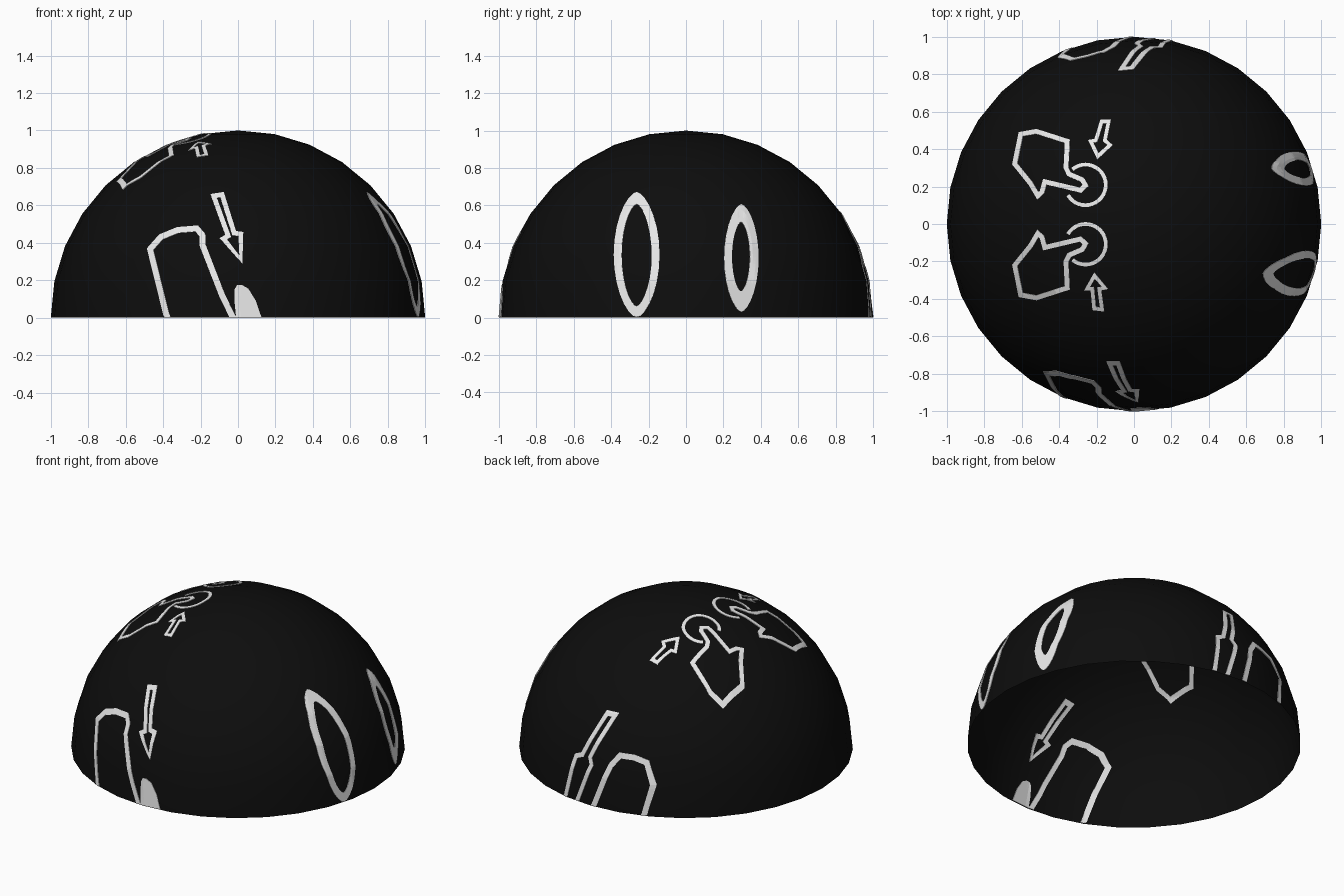
import bpy, bmesh, math
from mathutils import Vector
from mathutils.bvhtree import BVHTree

if "Cube" in bpy.data.objects:
    bpy.data.objects.remove(bpy.data.objects["Cube"])


def material(name, rgb):
    m = bpy.data.materials.new(name)
    m.diffuse_color = (*rgb, 1)
    m.use_nodes = True
    m.node_tree.nodes["Principled BSDF"].inputs["Base Color"].default_value = m.diffuse_color
    return m


BLACK = material("matte_black", (0.004, 0.004, 0.004))
WHITE = material("marking_white", (0.8, 0.8, 0.8))

# Open dome shell
bm = bmesh.new()
bmesh.ops.create_uvsphere(bm, u_segments=32, v_segments=16, radius=1)
bmesh.ops.delete(bm, geom=[v for v in bm.verts if v.co.z < -0.01], context='VERTS')
for f in bm.faces:
    f.smooth = True
tree = BVHTree.FromBMesh(bm)
me = bpy.data.meshes.new("dome_shell")
bm.to_mesh(me)
bm.free()
dome = bpy.data.objects.new("dome_shell", me)
me.materials.append(BLACK)
bpy.context.collection.objects.link(dome)


def project(side, p):
    """Drop a flat drawing point onto the dome from one side."""
    a, b = p
    if side != "top":
        b = max(b, 0.004)
    start, ray = {
        "front": ((a, -2, b), (0, 1, 0)),
        "back": ((a, 2, b), (0, -1, 0)),
        "right": ((2, a, b), (-1, 0, 0)),
        "top": ((a, b, 2), (0, 0, -1)),
    }[side]
    hit = tree.ray_cast(Vector(start), Vector(ray))[0]
    return hit if hit else Vector(start).normalized()


def strip(name, side, left, right, closed=False, across=3):
    """Thin plate between two edge lines, wrapped on the dome."""
    left = [Vector(p) for p in left]
    right = [Vector(p) for p in right]
    n = len(left)
    rows = []
    for i in range(n if closed else n - 1):
        j = (i + 1) % n
        length = max((left[j] - left[i]).length, (right[j] - right[i]).length)
        k = max(1, math.ceil(length / 0.025))
        rows += [(left[i].lerp(left[j], s / k), right[i].lerp(right[j], s / k)) for s in range(k)]
    if not closed:
        rows.append((left[-1], right[-1]))
    bm = bmesh.new()
    grid = [[bm.verts.new(project(side, l.lerp(r, c / across))) for c in range(across + 1)]
            for l, r in rows]
    for i in range(len(grid) if closed else len(grid) - 1):
        g, h = grid[i], grid[(i + 1) % len(grid)]
        for c in range(across):
            bm.faces.new((g[c], g[c + 1], h[c + 1], h[c]))
    bmesh.ops.remove_doubles(bm, verts=bm.verts, dist=0.0005)
    bmesh.ops.dissolve_degenerate(bm, edges=bm.edges, dist=0.0005)
    bmesh.ops.recalc_face_normals(bm, faces=bm.faces)
    me = bpy.data.meshes.new(name)
    bm.to_mesh(me)
    bm.free()
    me.materials.append(WHITE)
    ob = bpy.data.objects.new(name, me)
    bpy.context.collection.objects.link(ob)
    mod = ob.modifiers.new("plate", 'SOLIDIFY')
    mod.thickness = 0.007
    mod.offset = 0


def stroke(name, side, pts, width, closed=False):
    """Outline of even width along a path, with mitred corners."""
    pts = [Vector(p) for p in pts]
    n = len(pts)
    left, right = [], []
    for i, p in enumerate(pts):
        a = pts[i - 1] if closed or i else None
        b = pts[(i + 1) % n] if closed or i < n - 1 else None
        d1 = (p - a).normalized() if a is not None else (b - p).normalized()
        d2 = (b - p).normalized() if b is not None else d1
        n1, n2 = Vector((-d1.y, d1.x)), Vector((-d2.y, d2.x))
        m = n1 + n2
        m = m.normalized() if m.length > 0.01 else n1
        off = m * (width / 2 / max(m.dot(n1), 0.55))
        left.append(p + off)
        right.append(p - off)
    strip(name, side, left, right, closed)


# Pointing hands with touch rings, mirrored on the top
hand = [(-.512, -.05), (-.55, -.115), (-.635, -.22), (-.603, -.378), (-.52, -.393),
        (-.355, -.34), (-.362, -.20), (-.345, -.165), (-.275, -.135), (-.258, -.105),
        (-.285, -.08), (-.475, -.125), (-.49, -.07)]
ring = [(-.258 + .108 * math.cos(math.radians(t)), -.108 + .108 * math.sin(math.radians(t)))
        for t in range(-130, 151, 10)]
for tag, flip in (("front", False), ("rear", True)):
    def place(pts):
        return [(x, 0.1 - y) if flip else (x, y) for x, y in pts]
    stroke(tag + "_hand_outline", "top", place(hand), 0.026, True)
    stroke(tag + "_touch_ring", "top", place(ring), 0.02)

# Small arrows on the top
stroke("front_small_arrow", "top",
       [(-.21, -.275), (-.25, -.345), (-.222, -.345), (-.212, -.45), (-.17, -.455),
        (-.185, -.345), (-.155, -.34)], 0.02, True)
stroke("rear_small_arrow", "top",
       [(-.192, .36), (-.23, .44), (-.203, .445), (-.172, .545), (-.135, .545),
        (-.155, .445), (-.128, .42)], 0.02, True)

# Front markings
stroke("front_arch", "front",
       [(-.375, -.01), (-.468, .365), (-.41, .43), (-.32, .467), (-.22, .475), (-.19, .44),
        (-.188, .385), (-.14, .26), (-.085, .12), (-.022, -.01)], 0.032)
stroke("front_arrow", "front",
       [(-.13, .648), (-.085, .655), (-.02, .45), (.015, .445), (.015, .31),
        (-.078, .42), (-.052, .435)], 0.026, True)
strip("front_finger_patch", "front",
      [(-.005, .175), (-.018, .15), (-.018, .08), (-.01, 0)],
      [(.02, .175), (.055, .155), (.095, .09), (.125, 0)], across=5)

# Back markings
stroke("back_arch", "back",
       [(-.345, -.01), (-.39, .2), (-.33, .325), (-.25, .345), (-.165, .345),
        (-.115, .275), (-.02, -.01)], 0.034)
stroke("back_arrow", "back",
       [(.195, -.01), (.14, .27), (.095, .29), (-.01, .55), (-.065, .55), (.035, .29),
        (.015, .25), (.105, -.01)], 0.028)


# Leaf-shaped rings on the right side
def leaf(cy, z0, z1, half):
    pts = []
    for i in range(28):
        t = 2 * math.pi * i / 28
        y = math.copysign(abs(math.sin(t)) ** 1.25, math.sin(t))
        pts.append((cy + half * y, (z0 + z1) / 2 + (z1 - z0) / 2 * math.cos(t)))
    return pts


strip("right_front_leaf", "right", leaf(-.263, 0, .67, .122), leaf(-.263, .06, .605, .08), True)
strip("right_rear_leaf", "right", leaf(.295, .03, .605, .092), leaf(.293, .14, .51, .048), True)
